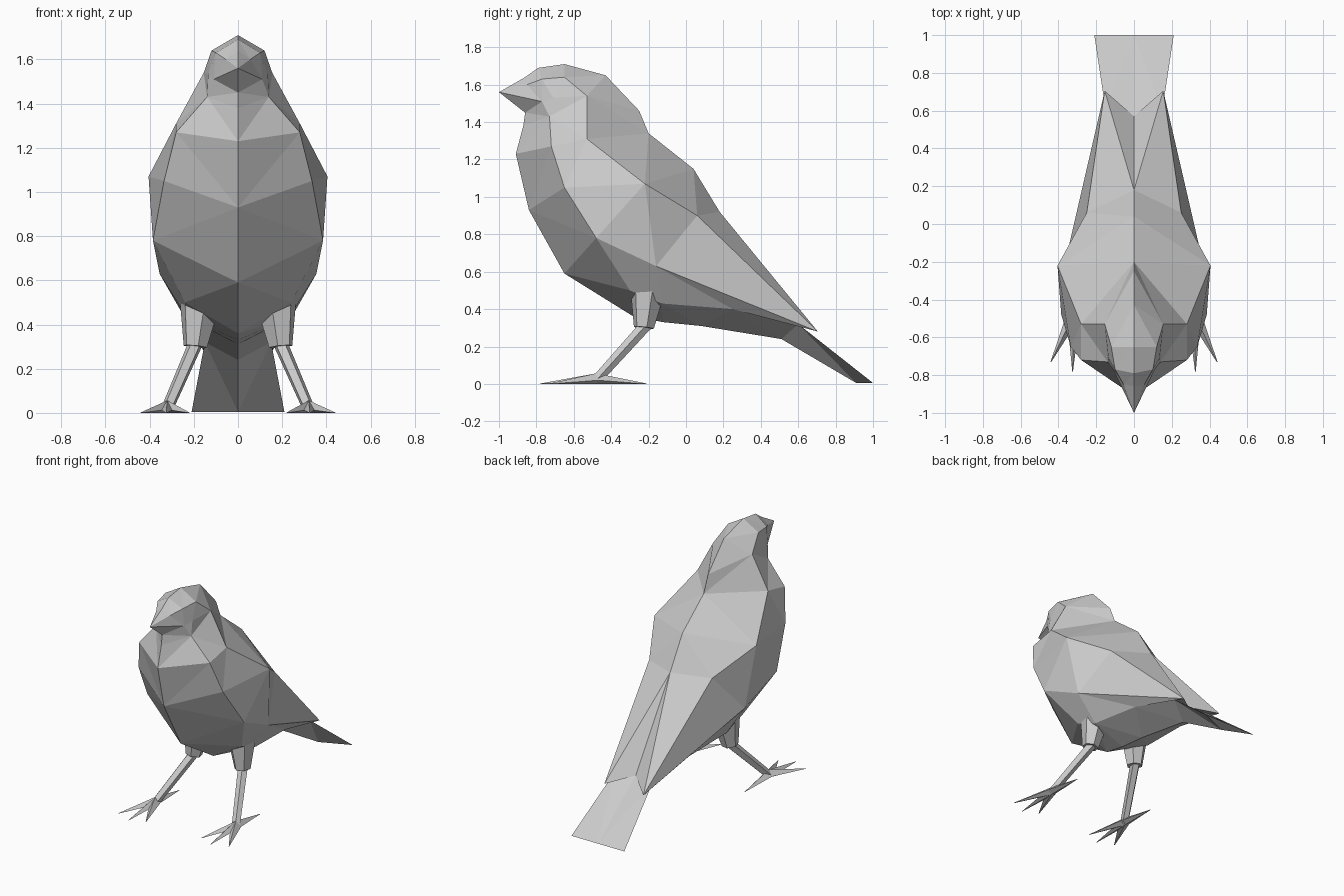
import bpy, bmesh
from mathutils import Vector

if "Cube" in bpy.data.objects:
    bpy.data.objects.remove(bpy.data.objects["Cube"])


def mid(*pts):
    """Points on the centre plane, given as (y, z)."""
    return [(0, y, z) for y, z in pts]


def skin(a, b):
    """Triangles bridging two polylines, always taking the shorter diagonal."""
    tris, i, j = [], 0, 0
    while i < len(a) - 1 or j < len(b) - 1:
        da = (Vector(a[i + 1]) - Vector(b[j])).length if i < len(a) - 1 else 99
        db = (Vector(a[i]) - Vector(b[j + 1])).length if j < len(b) - 1 else 99
        if da <= db:
            tri = (a[i], b[j], a[i + 1])
            i += 1
        else:
            tri = (a[i], b[j], b[j + 1])
            j += 1
        if len(set(tri)) == 3:
            tris.append(tri)
    return tris


def finish(name, bm):
    """Mirror the right half across x = 0 and make the object."""
    bmesh.ops.remove_doubles(bm, verts=bm.verts, dist=0.001)
    bmesh.ops.mirror(bm, geom=bm.verts[:] + bm.edges[:] + bm.faces[:],
                     axis='X', merge_dist=0.001)
    bmesh.ops.recalc_face_normals(bm, faces=bm.faces)
    me = bpy.data.meshes.new(name)
    bm.to_mesh(me)
    bm.free()
    ob = bpy.data.objects.new(name, me)
    bpy.context.collection.objects.link(ob)


def shell(name, tris):
    bm = bmesh.new()
    for t in tris:
        bm.faces.new([bm.verts.new(p) for p in t])
    finish(name, bm)


def limbs(name, segments, sides):
    """Tapered prisms (start, end, radius, end radius), kept above the ground."""
    bm = bmesh.new()
    for a, b, r1, r2 in segments:
        a, b = Vector(a), Vector(b)
        d = b - a
        vs = bmesh.ops.create_cone(bm, cap_ends=True, segments=sides, radius1=r1,
                                   radius2=r2, depth=d.length)["verts"]
        rot = d.to_track_quat('Z', 'Y')
        for v in vs:
            v.co = rot @ v.co + (a + b) / 2
            v.co.z = max(v.co.z, 0)
    finish(name, bm)


# Guide lines running along the bird
tip = (0.155, 0.705, 0.28)          # wing tip
tail_root = (0.15, 0.60, 0.32)
rump = (0, 0.57, 0.33)
back = mid((-0.65, 1.71), (-0.43, 1.65), (-0.25, 1.46), (-0.20, 1.34),
           (0.04, 1.15), (0.18, 0.92))
shoulder = [(0.12, -0.65, 1.64), (0.155, -0.53, 1.54), (0.28, -0.53, 1.31),
            (0.405, -0.22, 1.07), (0.25, 0.06, 0.90)]
flank = [(0.14, -0.73, 1.43), (0.28, -0.72, 1.27), (0.335, -0.65, 1.05),
         (0.385, -0.48, 0.78), (0.355, -0.16, 0.63)]
breast = mid((-0.87, 1.38), (-0.91, 1.23), (-0.84, 0.93), (-0.65, 0.59))
haunch = [flank[3], (0.24, -0.30, 0.50), (0.23, -0.13, 0.43),
          (0.20, 0.25, 0.40), tail_root]
belly = [breast[3]] + mid((-0.28, 0.36), (-0.12, 0.33), (0.08, 0.31), (0.51, 0.24))
beak_rim = [(0, -0.86, 1.64), (0.055, -0.85, 1.60), (0.11, -0.77, 1.51),
            (0, -0.86, 1.45)]
face = [(0, -0.79, 1.69), (0.10, -0.77, 1.63), (0.135, -0.71, 1.53), flank[0]]

# Body with head and folded wings
shell("body",
      skin(beak_rim, face + breast[:1])
      + skin(face, back[:1] + shoulder[:2])
      + skin(back, shoulder)
      + skin(shoulder[1:] + [tip], flank + [tip])
      + skin(flank[:4], breast)
      + skin(haunch, belly)
      + skin(flank[3:] + [tip], haunch)
      + [(back[-1], shoulder[-1], tip), (back[-1], tip, rump),
         (tip, tail_root, rump)])

# Beak
shell("beak", skin([(0, -1.0, 1.56)], beak_rim))

# Tail, flat above and keeled below
end, end_mid, keel = (0.21, 1.0, 0.005), (0, 1.0, 0.005), (0, 0.91, 0.005)
shell("tail", skin([tail_root, end], [rump, end_mid])
      + skin([tail_root, end], [belly[-1], keel]) + [(end, end_mid, keel)])

# Legs and feet
ankle = (0.32, -0.48, 0.02)
limbs("thighs", [((0.172, -0.205, 0.50), (0.193, -0.225, 0.30), 0.095, 0.055)], 6)
limbs("shanks", [((0.185, -0.20, 0.33), ankle, 0.034, 0.028)], 5)
toes = [(0.22, -0.73, 0), (0.325, -0.78, 0), (0.44, -0.73, 0), (0.32, -0.21, 0)]
limbs("toes", [(ankle, t, 0.036, 0.002) for t in toes], 4)
